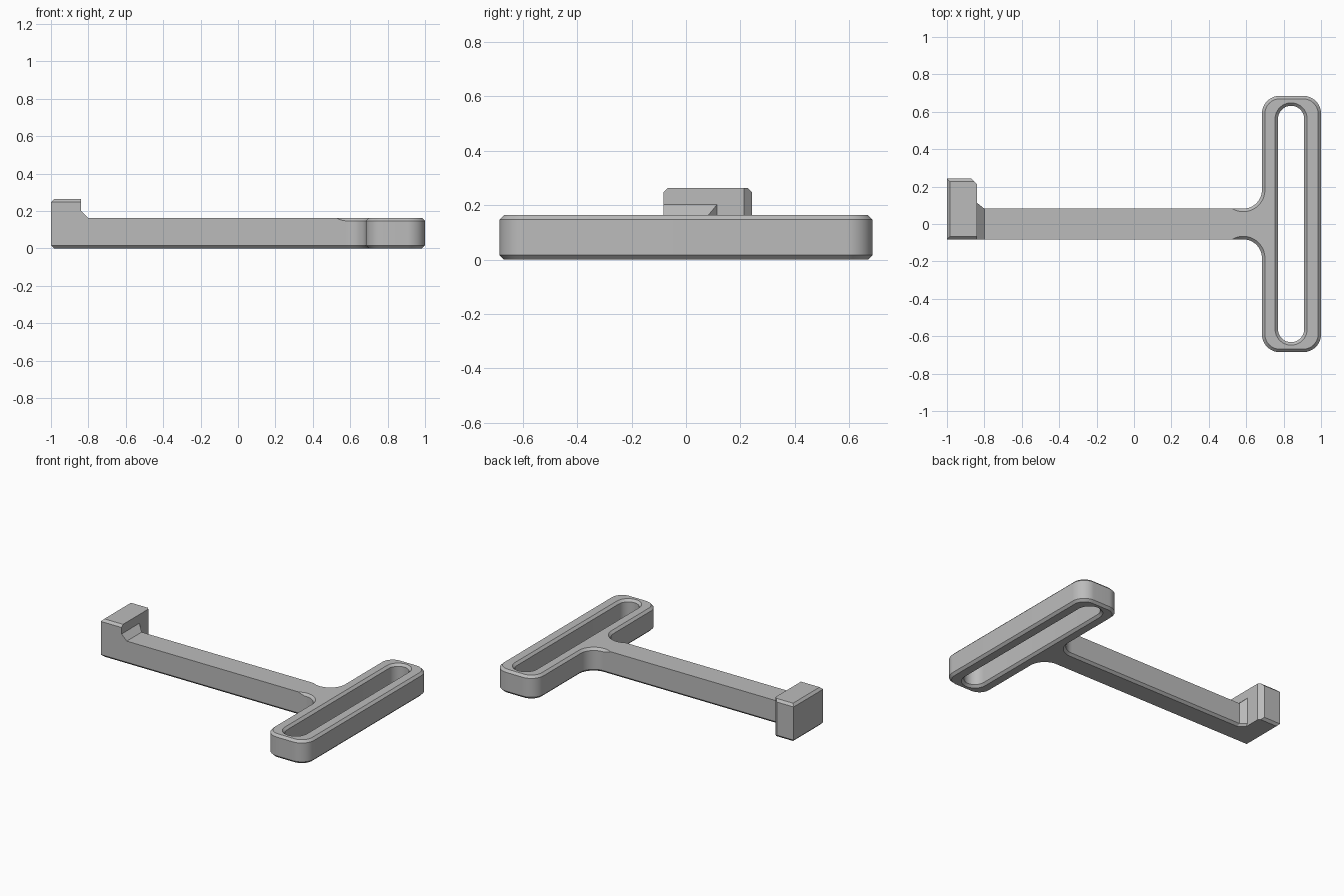
import bpy
import bmesh
from math import sin, cos, tan, acos, pi

if "Cube" in bpy.data.objects:
    bpy.data.objects.remove(bpy.data.objects["Cube"])

HEIGHT = 0.163      # thickness of handle and arm
C = 0.016           # chamfer size
ARM = 0.082         # half width of the arm
HOOK_X = -0.84      # inner face of the hook
ARM_X = -0.80       # where the arm meets the gusset
STEPS = 16

grey = bpy.data.materials.new("plain grey")
grey.use_nodes = True
grey.diffuse_color = (0.5, 0.5, 0.5, 1)
grey.node_tree.nodes["Principled BSDF"].inputs["Base Color"].default_value = (0.5, 0.5, 0.5, 1)


def loft(name, loops):
    """Skin closed loops of equal length and cap both ends."""
    bm = bmesh.new()
    rings = [[bm.verts.new(p) for p in loop] for loop in loops]
    for a, b in zip(rings, rings[1:]):
        for i in range(len(a)):
            bm.faces.new((a[i - 1], a[i], b[i], b[i - 1]))
    bm.faces.new(rings[0])
    bm.faces.new(rings[-1])
    bmesh.ops.remove_doubles(bm, verts=bm.verts, dist=1e-5)
    bmesh.ops.recalc_face_normals(bm, faces=bm.faces)
    mesh = bpy.data.meshes.new(name)
    bm.to_mesh(mesh)
    bm.free()
    mesh.materials.append(grey)
    obj = bpy.data.objects.new(name, mesh)
    bpy.context.collection.objects.link(obj)
    return obj


def polar(centre, radius, angle):
    return (centre[0] + radius * cos(angle), centre[1] + radius * sin(angle))


def sweep(start, end):
    return [start + (end - start) * i / STEPS for i in range(STEPS + 1)]


# Half outline of arm and handle: bottom point, wall point, top point, wall top height
LEFT, RIGHT, END = 0.684, 1.0, 0.685
FILLET, CORNER = 0.1, 0.095
centre = (LEFT - FILLET, ARM + FILLET)
half = [((ARM_X, ARM - C), (ARM_X, ARM), (ARM_X, ARM), HEIGHT)]

# Top chamfer running out along the arm
for t in sweep(acos(FILLET / (FILLET + C)), 0)[:-1]:
    x = centre[0] - FILLET * tan(t)
    half.append(((x, ARM - C), (x, ARM), polar(centre, FILLET + C, -pi / 2 - t),
                 HEIGHT - C + FILLET / cos(t) - FILLET))

# Fillet into the handle, then the two rounded handle corners
for mid, radius, inset, a, b in (
        (centre, FILLET, C, -pi / 2, 0),
        ((LEFT + CORNER, END - CORNER), CORNER, -C, pi, pi / 2),
        ((RIGHT - CORNER, END - CORNER), CORNER, -C, pi / 2, 0)):
    for t in sweep(a, b):
        inner = polar(mid, radius + inset, t)
        half.append((inner, polar(mid, radius, t), inner, HEIGHT - C))


def flip(p):
    return (p[0], -p[1])


outline = half + [(flip(b), flip(w), flip(t), z) for b, w, t, z in reversed(half)]
body = loft("arm_and_handle", [
    [(*b, 0) for b, w, t, z in outline],
    [(*w, C) for b, w, t, z in outline],
    [(*w, z) for b, w, t, z in outline],
    [(*t, HEIGHT) for b, w, t, z in outline]])


# Grip slot, chamfered at both faces
def slot_loop(radius, z):
    y = 0.562
    top = [polar((0.84, y), radius, t) for t in sweep(0, pi)]
    bottom = [polar((0.84, -y), radius, t) for t in sweep(pi, 2 * pi)]
    return [(*p, z) for p in top + bottom]


SLOT, OVER = 0.07, 0.01
cutter = loft("slot_cutter", [
    slot_loop(SLOT + C + OVER, -OVER), slot_loop(SLOT, C),
    slot_loop(SLOT, HEIGHT - C), slot_loop(SLOT + C + OVER, HEIGHT + OVER)])
cutter.hide_render = True
cut = body.modifiers.new("slot", "BOOLEAN")
cut.operation = "DIFFERENCE"
cut.solver = "EXACT"
cut.object = cutter
bpy.context.view_layer.objects.active = body
bpy.ops.object.modifier_apply(modifier=cut.name)
bpy.data.objects.remove(cutter)


# Gusset flaring from the arm section to the hook
def section(x, side, top):
    return [(x, -ARM + C, 0), (x, side - C, 0), (x, side, C),
            (x, side, top), (x, -ARM, top), (x, -ARM, C)]


gusset = loft("gusset", [section(ARM_X, ARM, HEIGHT),
                         section(HOOK_X, ARM + 0.032, HEIGHT + 0.039)])


# Hook block with a bevelled inner corner
def hook_loop(z, c):
    tip, bevel = 0.243, 0.03
    return [(-1 + c, -ARM + c, z), (HOOK_X, -ARM + c, z), (HOOK_X, tip - bevel, z),
            (HOOK_X - bevel + c, tip - c, z), (-1 + c, tip - c, z)]


TOP = 0.263
hook = loft("hook", [hook_loop(0, C), hook_loop(C, 0), hook_loop(TOP - C, 0), hook_loop(TOP, C)])

# Smooth the rounded walls, keep the chamfers crisp
bpy.ops.object.select_all(action="DESELECT")
body.select_set(True)
bpy.context.view_layer.objects.active = body
bpy.ops.object.shade_smooth_by_angle(angle=pi / 6)
